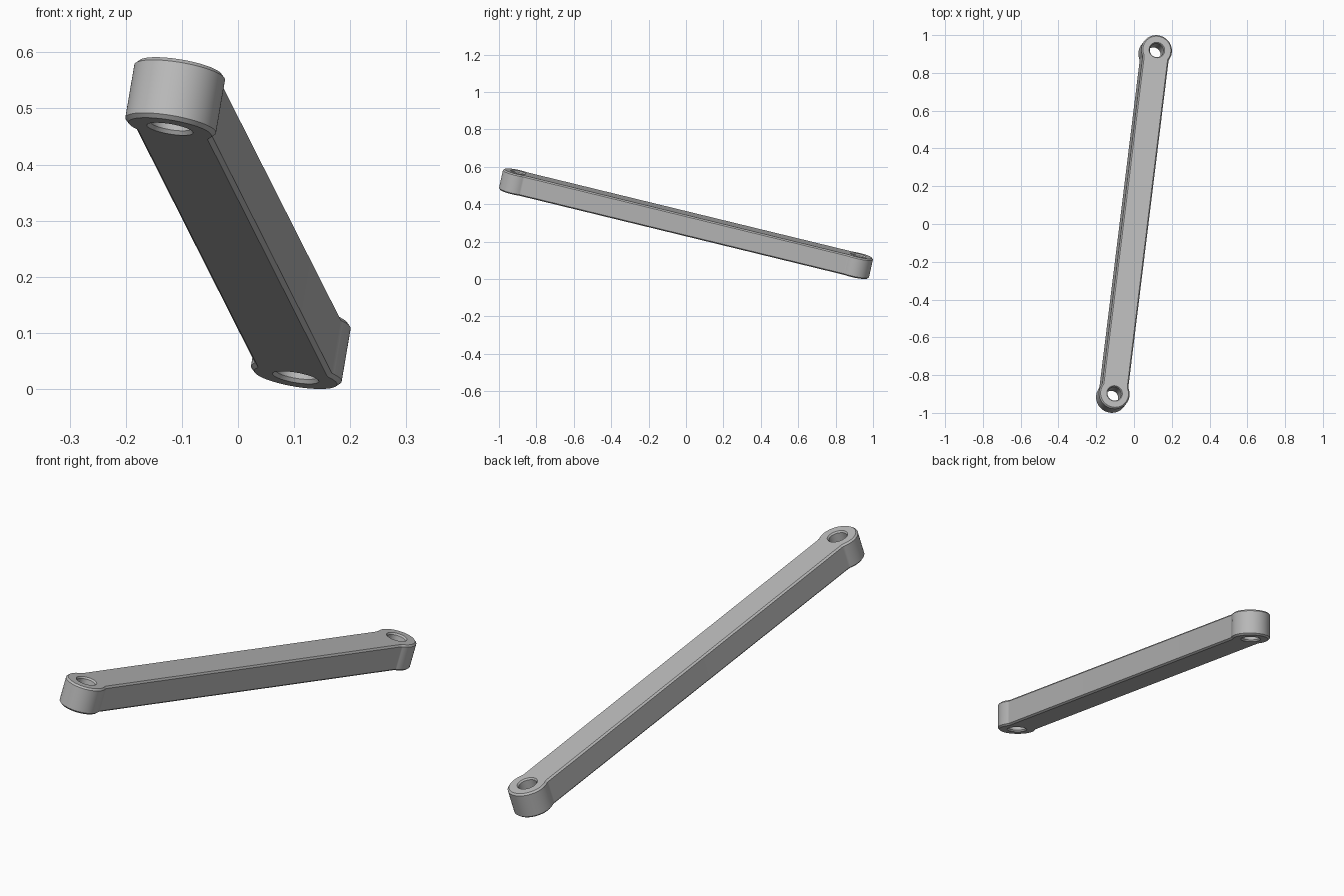
import bpy, bmesh
from math import pi, sqrt, atan2, cos, sin
from mathutils import Vector, Matrix

cube = bpy.data.objects.get("Cube")
if cube:
    bpy.data.objects.remove(cube, do_unlink=True)

BOSS_R, HALF_W, FILLET, BORE_R = 0.082, 0.07, 0.02, 0.037
THICK, CHAMFER = 0.112, 0.007

# Bar direction from the raised front end to the low back end, and its face normal
span = Vector((0.224, 1.818, -0.443))
half_len = span.length / 2
along = span.normalized()
normal = Vector((0.164, 0.214, 0.963))
normal = (normal - along * normal.dot(along)).normalized()
across = normal.cross(along)
tilt = Matrix((along, across, normal)).transposed().to_4x4()


def arc(cx, cy, r, a0, a1, n):
    return [(cx + r * cos(a0 + (a1 - a0) * i / n), cy + r * sin(a0 + (a1 - a0) * i / n))
            for i in range(n + 1)]


def link_outline(inset):
    """Two round ends blended into a straight bar, shrunk by inset."""
    v = HALF_W + FILLET
    k = sqrt((BOSS_R + FILLET) ** 2 - v ** 2)
    a = atan2(v, -k)
    boss = arc(half_len, 0, BOSS_R - inset, -a, a, 48)
    blend = arc(half_len - k, v, FILLET + inset, atan2(-v, k), -pi / 2, 6)[1:]
    end = [(x, -y) for x, y in reversed(blend)] + boss + blend
    return end + [(-x, -y) for x, y in end]


def bore_outline(side):
    return lambda inset: arc(side * half_len, 0, BORE_R - inset, 0, 2 * pi, 40)[:-1]


bm = bmesh.new()
rims = {-1: [], 1: []}


def wall(outline):
    """Vertical wall with a chamfer at both rims."""
    h = THICK / 2
    levels = [(-h, CHAMFER), (CHAMFER - h, 0), (h - CHAMFER, 0), (h, CHAMFER)]
    rings = [[bm.verts.new((x, y, z)) for x, y in outline(inset)] for z, inset in levels]
    for low, high in zip(rings, rings[1:]):
        for i in range(len(low)):
            j = (i + 1) % len(low)
            bm.faces.new((low[i], low[j], high[j], high[i]))
    for key, ring in ((-1, rings[0]), (1, rings[-1])):
        rims[key] += [bm.edges.get((ring[i - 1], ring[i])) for i in range(len(ring))]


# Outer wall, then the two bores (their chamfers open outward)
wall(link_outline)
for side in (-1, 1):
    bore = bore_outline(side)
    wall(lambda inset: bore(-inset * 0.7))

# Flat top and bottom faces with holes
for key, edges in rims.items():
    bmesh.ops.triangle_fill(bm, edges=edges, use_beauty=True, normal=(0, 0, key))
bmesh.ops.recalc_face_normals(bm, faces=bm.faces)

# Tilt the link and rest it on the ground
bm.transform(tilt)
lowest = min(v.co.z for v in bm.verts)
bmesh.ops.translate(bm, verts=bm.verts, vec=(0, 0, -lowest))

mesh = bpy.data.meshes.new("link_arm")
bm.to_mesh(mesh)
bm.free()
link = bpy.data.objects.new("link_arm", mesh)
bpy.context.collection.objects.link(link)

# Plain grey metal
grey = bpy.data.materials.new("light_grey")
grey.use_nodes = True
colour = (0.5, 0.5, 0.5, 1)
grey.diffuse_color = colour
grey.node_tree.nodes["Principled BSDF"].inputs["Base Color"].default_value = colour
mesh.materials.append(grey)

bpy.ops.object.select_all(action='DESELECT')
link.select_set(True)
bpy.context.view_layer.objects.active = link
bpy.ops.object.shade_smooth_by_angle(angle=pi / 6)
